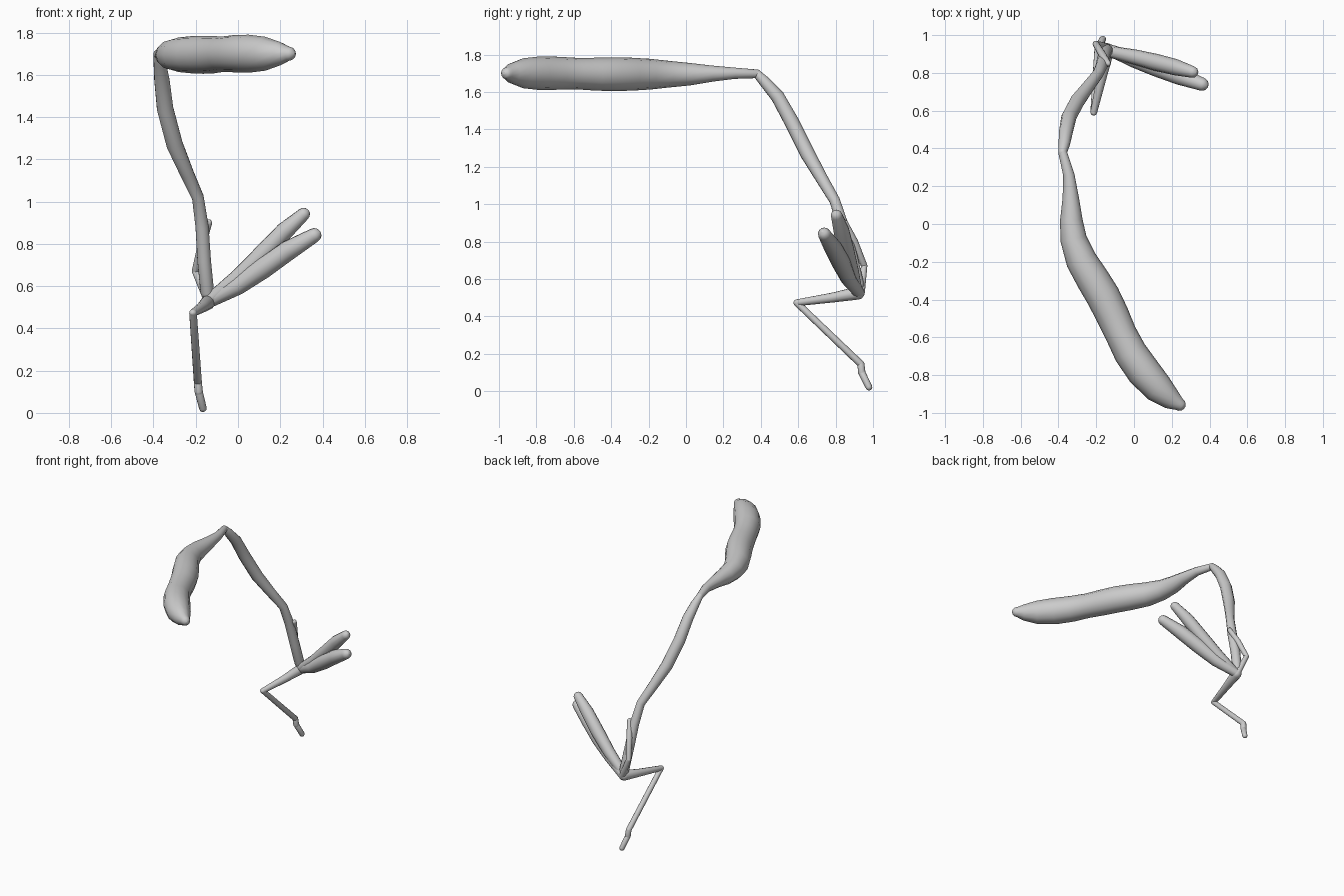
import bpy, math
from mathutils import Vector

cube = bpy.data.objects.get("Cube")
if cube:
    bpy.data.objects.remove(cube, do_unlink=True)

grey = bpy.data.materials.new("plain_grey")
grey.use_nodes = True
colour = (0.6, 0.6, 0.6, 1)
grey.diffuse_color = colour
grey.node_tree.nodes["Principled BSDF"].inputs["Base Color"].default_value = colour


def rounded(points):
    """Add shrinking rings so both ends of a limb close as domes."""
    def dome(end, nxt):
        p, r = Vector(end[:3]), end[3]
        d = (p - Vector(nxt[:3])).normalized()
        return [(*(p + d * r * math.sin(a)), r * math.cos(a))
                for a in (math.radians(t) for t in (80, 55, 28))]
    return dome(points[0], points[1]) + points + dome(points[-1], points[-2])[::-1]


def limb(name, points):
    """Tapering round limb through (x, y, z, radius) points."""
    curve = bpy.data.curves.new(name, "CURVE")
    curve.dimensions = "3D"
    curve.bevel_depth = 1
    curve.bevel_resolution = 4
    curve.use_fill_caps = True
    pts = rounded(points)
    spline = curve.splines.new("POLY")
    spline.points.add(len(pts) - 1)
    for sp, (x, y, z, r) in zip(spline.points, pts):
        sp.co = (x, y, z, 1)
        sp.radius = r
    obj = bpy.data.objects.new(name, curve)
    bpy.context.collection.objects.link(obj)
    bpy.ops.object.select_all(action="DESELECT")
    obj.select_set(True)
    bpy.context.view_layer.objects.active = obj
    bpy.ops.object.convert(target="MESH")
    obj = bpy.context.object
    obj.data.materials.clear()
    obj.data.materials.append(grey)
    bpy.ops.object.shade_smooth_by_angle(angle=math.radians(40))
    return obj


# Thick drooping pod
limb("pod", [
    (.24, -.955, 1.7, .034), (.2, -.93, 1.7, .055), (.13, -.87, 1.7, .08),
    (.05, -.78, 1.7, .09), (-.02, -.68, 1.7, .088), (-.07, -.58, 1.698, .084),
    (-.115, -.48, 1.695, .088), (-.165, -.38, 1.695, .09), (-.22, -.29, 1.695, .088),
    (-.28, -.19, 1.695, .082), (-.32, -.08, 1.695, .07), (-.332, .02, 1.695, .06),
    (-.335, .14, 1.698, .043), (-.345, .26, 1.7, .03), (-.378, .38, 1.697, .023)])

# Bent stalk from pod to hub
limb("stalk", [
    (-.378, .38, 1.697, .023), (-.37, .42, 1.655, .03), (-.36, .49, 1.575, .037),
    (-.345, .565, 1.44, .04), (-.3, .65, 1.27, .04), (-.24, .73, 1.13, .033),
    (-.19, .795, 1.02, .029), (-.17, .84, .88, .032), (-.16, .885, .72, .033),
    (-.145, .92, .57, .033)])

# Pair of blunt leaves
limb("upper_leaf", [
    (-.14, .915, .53, .03), (0, .885, .64, .04), (.12, .855, .755, .045),
    (.22, .83, .86, .043), (.31, .805, .94, .031)])
limb("lower_leaf", [
    (-.14, .925, .525, .03), (0, .87, .6, .042), (.12, .83, .685, .05),
    (.24, .785, .77, .048), (.36, .74, .84, .035)])

# Thin side shoot
limb("shoot_base", [(-.14, .935, .53, .022), (-.202, .953, .67, .017)])
limb("shoot_tip", [(-.202, .953, .67, .017), (-.17, .9, .8, .02), (-.138, .85, .9, .016)])

# Folded root leg
limb("root_upper", [(-.14, .92, .525, .035), (-.17, .78, .5, .026), (-.213, .592, .473, .018)])
limb("root_lower", [(-.213, .592, .473, .018), (-.19, .935, .145, .019)])
limb("root_ankle", [(-.19, .935, .145, .019), (-.186, .94, .1, .02)])
limb("root_foot", [(-.186, .94, .1, .019), (-.166, .978, .022, .018)])
